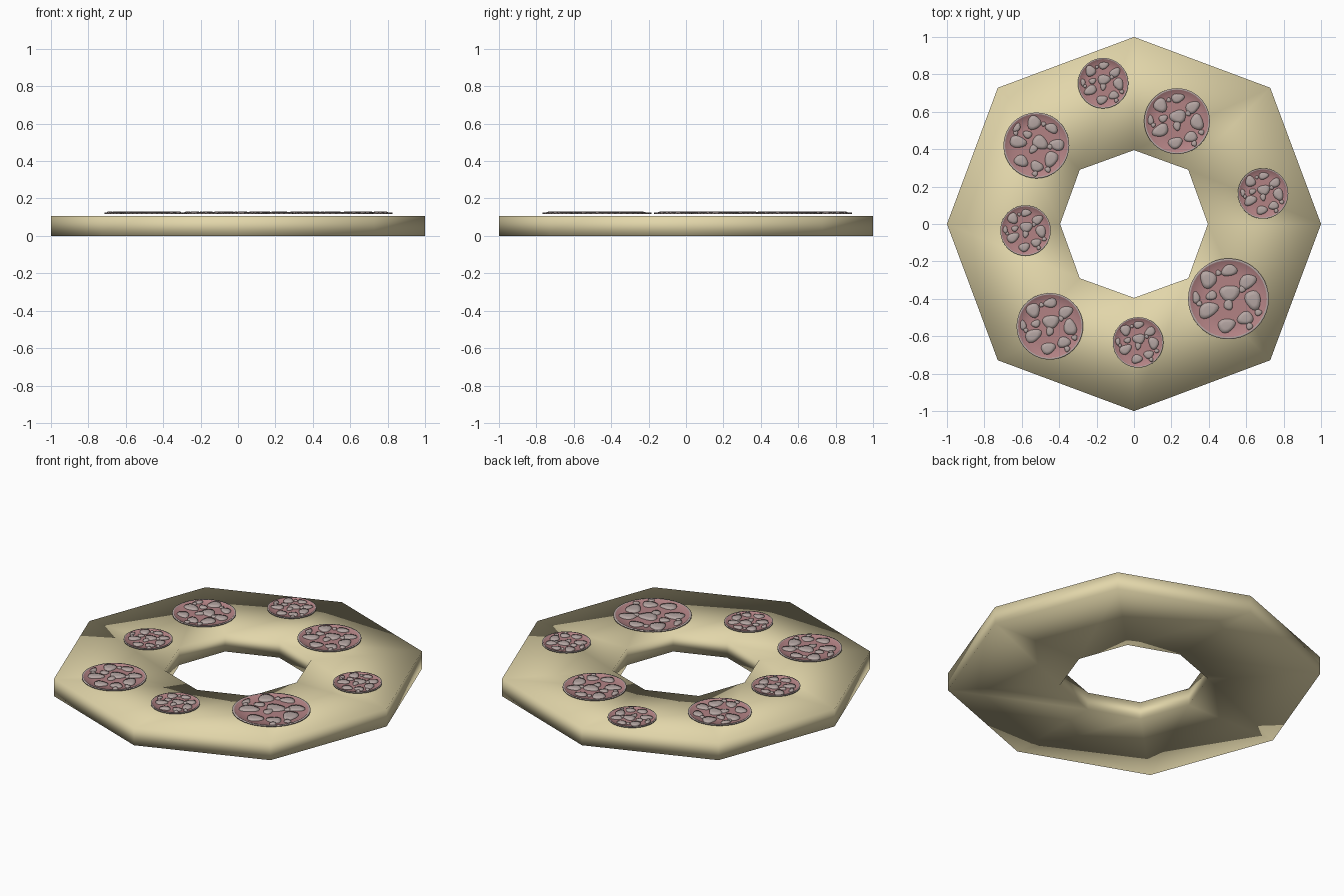
import bpy, bmesh, math, random

if "Cube" in bpy.data.objects:
    bpy.data.objects.remove(bpy.data.objects["Cube"])

random.seed(4)


def srgb(r, g, b):
    return tuple((c / 255 / 12.92) if c < 10 else ((c / 255 + 0.055) / 1.055) ** 2.4
                 for c in (r, g, b)) + (1.0,)


def material(name, rgb):
    m = bpy.data.materials.new(name)
    m.diffuse_color = srgb(*rgb)
    m.use_nodes = True
    m.node_tree.nodes["Principled BSDF"].inputs["Base Color"].default_value = m.diffuse_color
    return m


CREAM = material("cream", (226, 214, 170))
PINK = material("dusty pink", (178, 130, 132))
GREY = material("warm grey", (180, 165, 162))


def finish(bm, name, mats):
    bmesh.ops.recalc_face_normals(bm, faces=bm.faces[:])
    me = bpy.data.meshes.new(name)
    bm.to_mesh(me)
    bm.free()
    for m in mats:
        me.materials.append(m)
    for p in me.polygons:
        p.use_smooth = True
    ob = bpy.data.objects.new(name, me)
    bpy.context.collection.objects.link(ob)
    return ob


def bridge(bm, a, b, mat=0):
    n = len(a)
    for i in range(n):
        j = (i + 1) % n
        bm.faces.new((a[i], a[j], b[j], b[i])).material_index = mat


def cap(bm, ring, centre, mat=0):
    c = bm.verts.new(centre)
    for i in range(len(ring)):
        bm.faces.new((ring[i], ring[(i + 1) % len(ring)], c)).material_index = mat


# Octagonal ring base, fully smooth shaded
def octagon(bm, straight, diagonal, z):
    out = []
    for i in range(8):
        r = diagonal if i % 2 else straight
        a = i * math.pi / 4
        out.append(bm.verts.new((r * math.cos(a), r * math.sin(a), z)))
    return out


bm = bmesh.new()
loops = [octagon(bm, 1.0, 1.03, 0), octagon(bm, 1.0, 1.03, 0.106),
         octagon(bm, 0.395, 0.41, 0.106), octagon(bm, 0.395, 0.41, 0)]
for k in range(4):
    bridge(bm, loops[k], loops[(k + 1) % 4])
finish(bm, "ring_base", [CREAM])


# Shallow dish with a thin raised rim
def dish(name, x, y, r):
    bm = bmesh.new()
    n = 40

    def ring(f, z):
        return [bm.verts.new((x + r * f * math.cos(math.tau * i / n),
                              y + r * f * math.sin(math.tau * i / n), z)) for i in range(n)]
    rings = [ring(1, 0.118), ring(1, 0.125), ring(0.95, 0.125),
             ring(0.93, 0.121), ring(0.6, 0.121)]
    cap(bm, rings[0], (x, y, 0.118), 1)
    for k in range(4):
        bridge(bm, rings[k], rings[k + 1], 1 if k < 2 else 0)
    cap(bm, rings[-1], (x, y, 0.121), 0)
    finish(bm, name, [PINK, GREY])


# Lumps inside a dish: x, y, half width, half height, turn (dish radius = 1)
LUMPS = [
    (0.03, 0.14, 0.25, 0.20, 0.1), (0.0, -0.14, 0.11, 0.15, 0.0),
    (-0.50, 0.48, 0.20, 0.22, 0.3), (0.02, 0.70, 0.20, 0.14, 0.2),
    (0.47, 0.42, 0.23, 0.17, 0.6), (0.34, 0.24, 0.08, 0.09, 0.0),
    (0.61, -0.03, 0.19, 0.25, 0.3), (0.74, -0.34, 0.09, 0.08, 0.0),
    (-0.50, -0.28, 0.26, 0.18, 0.5), (-0.05, -0.66, 0.22, 0.17, 0.3),
    (0.42, -0.48, 0.20, 0.16, 0.2), (0.52, -0.68, 0.08, 0.09, 0.0),
    (-0.80, 0.03, 0.09, 0.15, 0.1), (-0.42, 0.08, 0.14, 0.11, 0.4),
    (-0.25, 0.64, 0.07, 0.07, 0.0), (-0.72, -0.12, 0.07, 0.07, 0.0),
]


def lumps(name, x, y, r, turn):
    bm = bmesh.new()
    n = 16
    ct, st = math.cos(turn), math.sin(turn)
    for lx, ly, w, h, t in LUMPS:
        ph = random.uniform(0, math.tau)

        def ring(f, z):
            out = []
            for i in range(n):
                a = math.tau * i / n
                k = f * (1 + 0.09 * math.sin(3 * a + ph))
                u, v = w * k * math.cos(a), h * k * math.sin(a)
                px = lx + u * math.cos(t) - v * math.sin(t)
                py = ly + u * math.sin(t) + v * math.cos(t)
                out.append(bm.verts.new((x + r * (px * ct - py * st),
                                         y + r * (px * st + py * ct), z)))
            return out
        rings = [ring(1, 0.120), ring(0.97, 0.127), ring(0.5, 0.130)]
        bridge(bm, rings[0], rings[1])
        bridge(bm, rings[1], rings[2])
        cx, cy = lx * ct - ly * st, lx * st + ly * ct
        cap(bm, rings[2], (x + r * cx, y + r * cy, 0.130))
    finish(bm, name, [GREY])


# Eight dishes spread around the ring: x, y, radius, turn
DISHES = [
    (-0.165, 0.753, 0.135, 0), (0.23, 0.55, 0.176, 0),
    (0.69, 0.163, 0.135, 0), (0.505, -0.40, 0.216, 0),
    (0.022, -0.633, 0.135, 0), (-0.45, -0.547, 0.178, 0),
    (-0.58, -0.035, 0.135, 0), (-0.522, 0.42, 0.176, -0.7),
]
for i, (x, y, r, t) in enumerate(DISHES, 1):
    dish(f"dish_{i}", x, y, r)
    lumps(f"dish_lumps_{i}", x, y, r, t)
